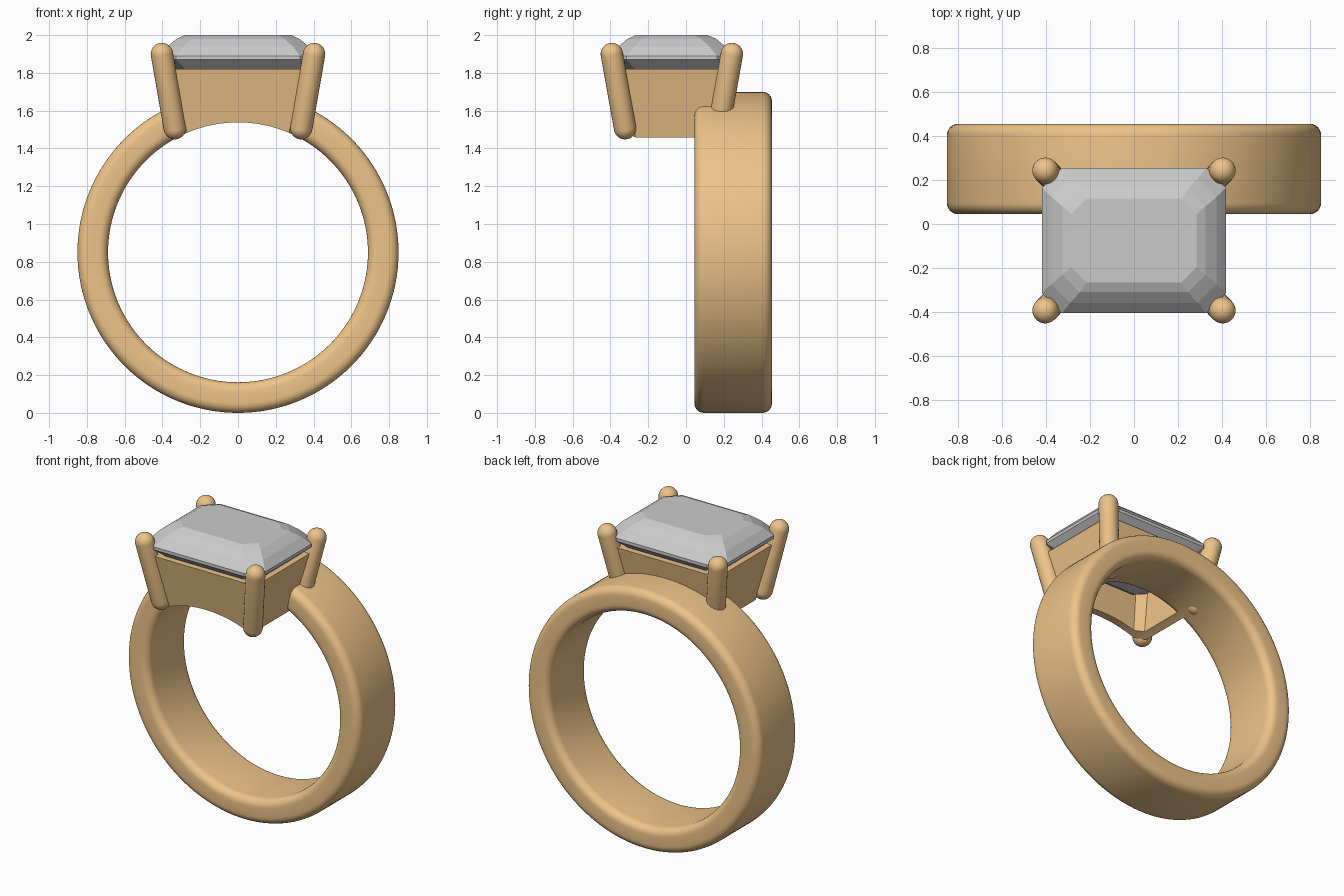
import bpy, bmesh, math
from mathutils import Vector

if "Cube" in bpy.data.objects:
    bpy.data.objects.remove(bpy.data.objects["Cube"])

CY = -0.075        # y centre of the stone and its setting
RING_Z = 0.85      # height of the band axis
R_OUT, R_IN = 0.85, 0.688

gold = bpy.data.materials.new("gold")
gold.diffuse_color = (0.85, 0.55, 0.25, 1)
gold.use_nodes = True
gold.node_tree.nodes["Principled BSDF"].inputs["Base Color"].default_value = gold.diffuse_color


def loft(name, rings, mat=None, wrap=False, smooth=None):
    """Skin a list of closed point rings; wrap joins last to first, else caps."""
    bm = bmesh.new()
    loops = [[bm.verts.new(p) for p in ring] for ring in rings]
    n = len(loops[0])
    pairs = list(zip(loops, loops[1:] + loops[:1]))
    for a, b in pairs if wrap else pairs[:-1]:
        for i in range(n):
            j = (i + 1) % n
            bm.faces.new((a[i], a[j], b[j], b[i]))
    if not wrap:
        bm.faces.new(loops[0])
        bm.faces.new(loops[-1])
    bmesh.ops.recalc_face_normals(bm, faces=bm.faces)
    me = bpy.data.meshes.new(name)
    bm.to_mesh(me)
    bm.free()
    ob = bpy.data.objects.new(name, me)
    bpy.context.collection.objects.link(ob)
    if mat:
        me.materials.append(mat)
    if smooth:
        bpy.ops.object.select_all(action='DESELECT')
        ob.select_set(True)
        bpy.context.view_layer.objects.active = ob
        bpy.ops.object.shade_smooth_by_angle(angle=math.radians(smooth))
    return ob


def octagon(hx, hy, c, z):
    """Rectangle with clipped corners, centred on the setting."""
    pts = [(hx, hy - c), (hx - c, hy), (c - hx, hy), (-hx, hy - c),
           (-hx, c - hy), (c - hx, -hy), (hx - c, -hy), (hx, c - hy)]
    return [(x, y + CY, z) for x, y in pts]


# Band: rounded rectangle section swept round the y axis
y0, y1, rad = 0.045, 0.455, 0.05
section = []
for cr, cy, start in ((R_OUT - rad, y1 - rad, 0), (R_IN + rad, y1 - rad, 90),
                      (R_IN + rad, y0 + rad, 180), (R_OUT - rad, y0 + rad, 270)):
    for k in range(7):
        a = math.radians(start + 15 * k)
        section.append((cr + rad * math.cos(a), cy + rad * math.sin(a)))
SEG = 128
band = []
for i in range(SEG):
    t = 2 * math.pi * i / SEG
    band.append([(r * math.sin(t), y, RING_Z + r * math.cos(t)) for r, y in section])
loft("band", band, gold, wrap=True, smooth=40)

# Basket: hollow tapered frame, arched underneath to follow the finger hole
basket = loft("basket", [octagon(0.312, 0.24, 0.055, 1.42), octagon(0.40, 0.315, 0.06, 1.82),
                         octagon(0.35, 0.265, 0.05, 1.82), octagon(0.262, 0.19, 0.045, 1.42)],
              gold, wrap=True)
circle = [2 * math.pi * i / SEG for i in range(SEG)]
cutter = loft("finger_hole_cutter",
              [[(R_IN * math.sin(t), y, RING_Z + R_IN * math.cos(t)) for t in circle]
               for y in (-0.7, 0.7)])
cutter.hide_render = True
cutter.hide_viewport = True
cut = basket.modifiers.new("arch", 'BOOLEAN')
cut.operation = 'DIFFERENCE'
cut.solver = 'EXACT'
cut.object = cutter

# Stone: emerald-cut steps from table to culet
steps = [(0.285, 0.19, 0.07, 2.0), (0.325, 0.235, 0.08, 1.98), (0.375, 0.283, 0.085, 1.94),
         (0.418, 0.33, 0.09, 1.89), (0.418, 0.33, 0.09, 1.87), (0.35, 0.265, 0.08, 1.81),
         (0.25, 0.17, 0.06, 1.71), (0.13, 0.05, 0.02, 1.63)]
loft("stone", [octagon(*s) for s in steps])


# Prongs: leaning round-ended rods at the four corners
def prong(name, bottom, top, r=0.059, n=24):
    axis = (top - bottom).normalized()
    u = axis.cross(Vector((0, 1, 0))).normalized()
    v = axis.cross(u)
    rings = []
    for centre, angles in ((bottom, range(-88, 1, 11)), (top, range(0, 89, 11))):
        for deg in angles:
            a = math.radians(deg)
            c = centre + axis * r * math.sin(a)
            rings.append([c + (u * math.cos(t) + v * math.sin(t)) * r * math.cos(a)
                          for t in (2 * math.pi * i / n for i in range(n))])
    loft(name, rings, gold, smooth=40)


for sy, side in ((-1, "front"), (1, "back")):
    for sx, hand in ((-1, "left"), (1, "right")):
        prong(f"{side}_{hand}_prong",
              Vector((sx * 0.335, CY + sy * 0.248, 1.507)),
              Vector((sx * 0.403, CY + sy * 0.318, 1.90)))
